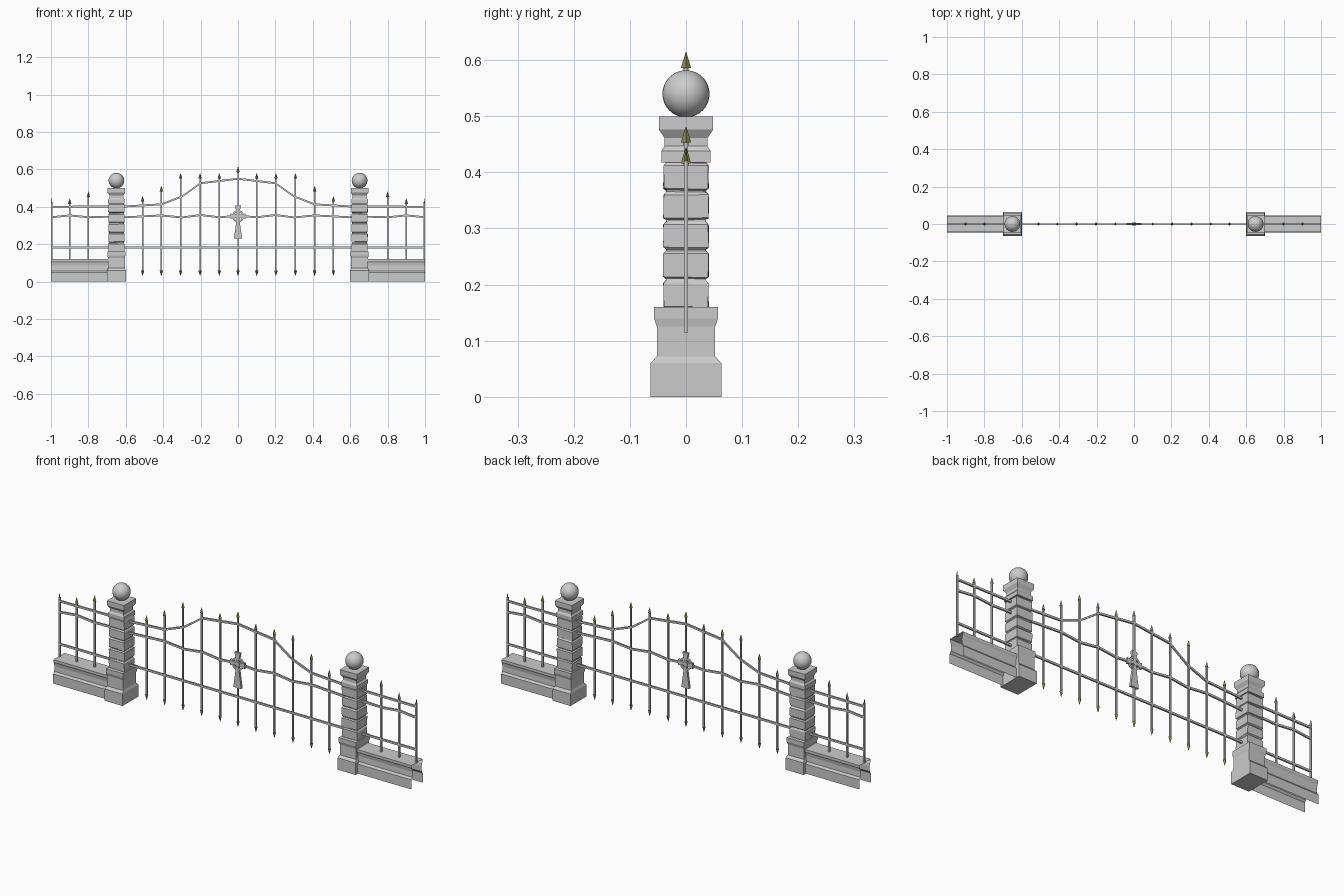
import bpy, bmesh, math, random
from mathutils import Vector

if "Cube" in bpy.data.objects:
    bpy.data.objects.remove(bpy.data.objects["Cube"])

random.seed(4)
olive = bpy.data.materials.new("olive_gilding")
olive.diffuse_color = (0.30, 0.27, 0.08, 1)
olive.use_nodes = True
olive.node_tree.nodes["Principled BSDF"].inputs["Base Color"].default_value = olive.diffuse_color


def finish(name, bm, mat=None):
    bmesh.ops.recalc_face_normals(bm, faces=bm.faces)
    me = bpy.data.meshes.new(name)
    bm.to_mesh(me)
    bm.free()
    ob = bpy.data.objects.new(name, me)
    bpy.context.collection.objects.link(ob)
    if mat:
        me.materials.append(mat)
    return ob


def loft(bm, rings, cap=True):
    """Skin a list of equal-length closed rings of points."""
    vs = [[bm.verts.new(p) for p in r] for r in rings]
    n = len(vs[0])
    for a, b in zip(vs, vs[1:]):
        for i in range(n):
            bm.faces.new((a[i], a[(i + 1) % n], b[(i + 1) % n], b[i]))
    if cap:
        bm.faces.new(vs[0])
        bm.faces.new(vs[-1])


def rect(cx, hx, hy, z, jit=0.0):
    j = lambda: random.uniform(-jit, jit)
    return [(cx + sx * hx + j(), sy * hy + j(), z + j())
            for sx, sy in ((-1, -1), (1, -1), (1, 1), (-1, 1))]


def diamond(x, r, z):
    return [(x + r, 0, z), (x, r, z), (x - r, 0, z), (x, -r, z)]


def rail(name, pts, hy=0.004, hz=0.005):
    bm = bmesh.new()
    loft(bm, [[(x, -hy, z - hz), (x, hy, z - hz), (x, hy, z + hz), (x, -hy, z + hz)]
              for x, z in pts])
    finish(name, bm)


for side, s in (("left", -1), ("right", 1)):
    cx = s * 0.65
    # moulded pillar base
    bm = bmesh.new()
    loft(bm, [rect(cx, *p) for p in (
        (0.05, 0.063, 0), (0.05, 0.063, 0.06), (0.045, 0.052, 0.072),
        (0.045, 0.052, 0.125), (0.048, 0.057, 0.14), (0.048, 0.057, 0.16))])
    finish(side + "_pillar_base", bm)
    # rusticated stone courses with slightly uneven joints
    bm = bmesh.new()
    rings = []
    for i in range(5):
        z = 0.158 + i * 0.0525
        rings += [rect(cx, 0.039, 0.035, z, 0.001), rect(cx, 0.043, 0.040, z + 0.003, 0.001),
                  rect(cx, 0.043, 0.040, z + 0.044, 0.001), rect(cx, 0.039, 0.035, z + 0.0495, 0.001)]
    loft(bm, rings)
    finish(side + "_pillar_courses", bm)
    # pillar cap
    bm = bmesh.new()
    loft(bm, [rect(cx, *p) for p in (
        (0.044, 0.044, 0.418), (0.044, 0.044, 0.438), (0.037, 0.038, 0.447),
        (0.037, 0.038, 0.461), (0.047, 0.048, 0.476), (0.047, 0.048, 0.50))])
    finish(side + "_pillar_cap", bm)
    # ball finial
    bpy.ops.mesh.primitive_uv_sphere_add(segments=24, ring_count=16, radius=0.042,
                                         location=(cx, 0, 0.54))
    bpy.context.object.name = side + "_ball_finial"
    bpy.ops.object.shade_smooth()
    # low wall: open shell, no ends and no underside
    half = [(0.045, 0), (0.045, 0.048), (0.037, 0.058), (0.036, 0.085),
            (0.039, 0.101), (0.044, 0.109), (0.044, 0.12)]
    prof = [(-y, z) for y, z in half] + half[::-1]
    bm = bmesh.new()
    a, b = ([bm.verts.new((x, y, z)) for y, z in prof] for x in (s * 0.69, s))
    for i in range(len(prof) - 1):
        bm.faces.new((a[i], a[i + 1], b[i + 1], b[i]))
    finish(side + "_low_wall", bm)


def mirrored(pts):
    return [(-x, z) for x, z in pts] + [p for p in pts[::-1] if p[0] != 0]


# rails run through the pillars from end to end (outer half listed, then mirrored)
rail("bottom_rail", [(-1, 0.183), (1, 0.183)])
rail("middle_rail", mirrored([(1, 0.344), (0.9, 0.354), (0.8, 0.344), (0.7, 0.347), (0.6, 0.344),
                              (0.41, 0.354), (0.3, 0.343), (0.2, 0.356), (0.1, 0.344), (0, 0.352)]))
rail("top_rail", mirrored([(1, 0.40), (0.6, 0.402), (0.41, 0.413), (0.3, 0.455),
                           (0.2, 0.526), (0, 0.55)]))

# pickets with spear heads: (x, tip height, bottom)
H = 0.03
pickets = [(0.996, 0.445, None), (0.9, 0.445, None), (0.8, 0.482, None),
           (0.51, 0.457, 0.03), (0.41, 0.512, 0.03), (0.307, 0.58, 0.03),
           (0.203, 0.58, 0.03), (0.1, 0.58, 0.03), (0, 0.615, 0.03)]
for x0, top, low in pickets:
    for x in ([x0, -x0] if x0 else [0]):
        bm = bmesh.new()
        z0 = 0.115 if low is None else low + H - 0.005
        loft(bm, [rect(x, 0.004, 0.004, z0), rect(x, 0.004, 0.004, top - H + 0.005)])
        finish("picket", bm)
        bm = bmesh.new()
        r = 0.004 if x0 > 0.99 else 0.009
        for tip, d in [(top, 1)] + ([(low, -1)] if low is not None else []):
            loft(bm, [diamond(x, r * k, tip - d * h) for k, h in
                      ((0.45, 0.034), (0.45, 0.028), (1, H - 0.001), (0.6, 0.016), (0.02, 0))])
        finish("spear_heads", bm, olive)

# ringed cross at the centre: flared arms
C = Vector((0, 0, 0.35))
bm = bmesh.new()
for ang, length, w in ((0, 0.058, 0.016), (90, 0.041, 0.015), (180, 0.12, 0.022), (270, 0.041, 0.015)):
    t = math.radians(ang)
    out, across = Vector((math.sin(t), 0, math.cos(t))), Vector((math.cos(t), 0, -math.sin(t)))
    loft(bm, [[C + out * l + across * (u * hw) + Vector((0, v * 0.006, 0))
               for u, v in ((-1, -1), (1, -1), (1, 1), (-1, 1))]
              for l, hw in ((0, 0.008), (0.02, 0.008), (length, w))])
finish("cross_arms", bm)

# ring and boss of the cross
bm = bmesh.new()
N = 20
secs = []
for i in range(N + 1):
    t = 2 * math.pi * i / N
    d = Vector((math.cos(t), 0, math.sin(t)))
    secs.append([C + d * r + Vector((0, y, 0)) for r, y in
                 ((0.023, -0.005), (0.032, -0.005), (0.032, 0.005), (0.023, 0.005))])
loft(bm, secs, cap=False)
bmesh.ops.remove_doubles(bm, verts=bm.verts, dist=1e-5)
finish("cross_ring", bm)
bpy.ops.mesh.primitive_cylinder_add(vertices=12, radius=0.012, depth=0.016, location=C,
                                    rotation=(math.pi / 2, 0, 0))
bpy.context.object.name = "cross_boss"
